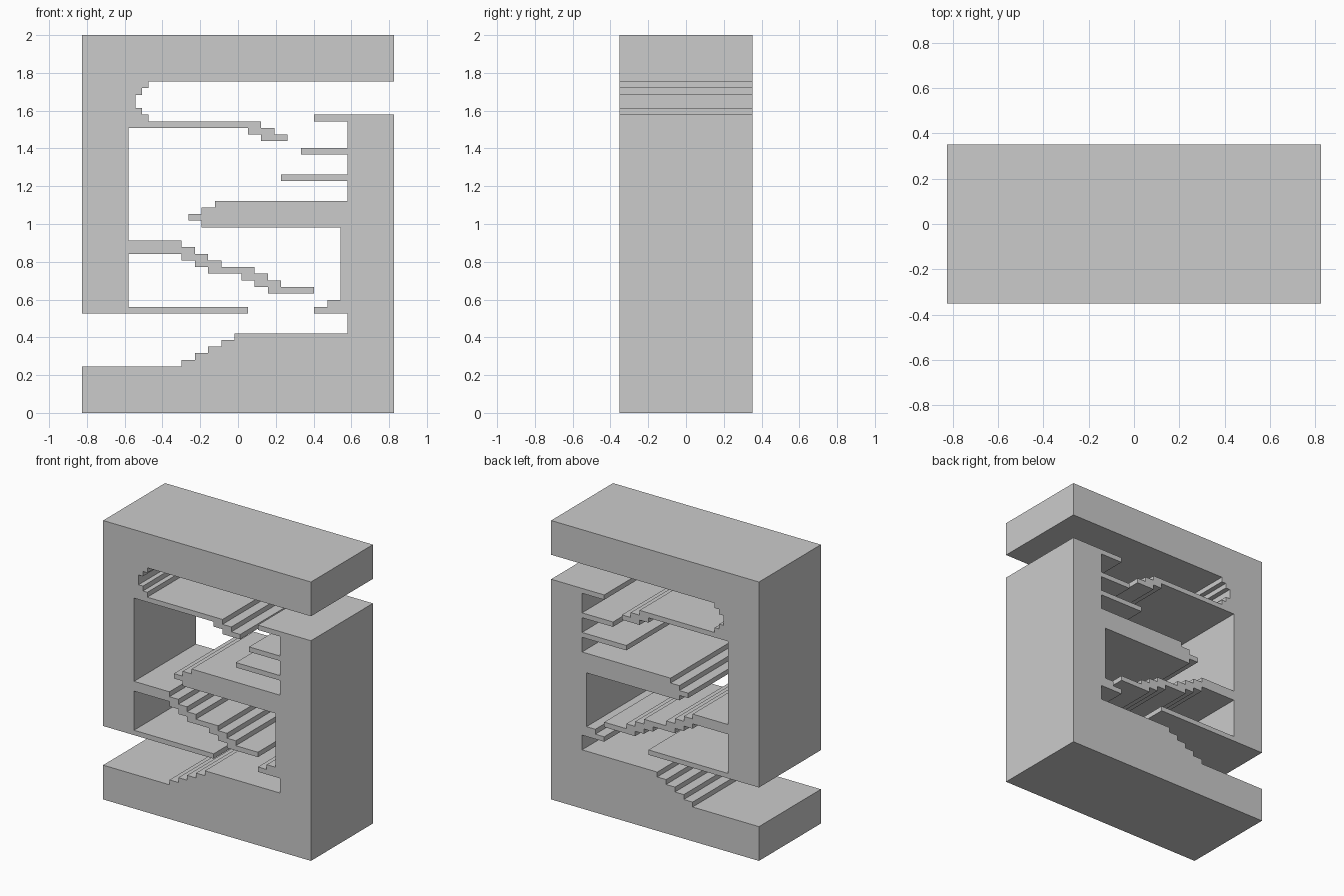
import bpy, bmesh

if "Cube" in bpy.data.objects:
    bpy.data.objects.remove(bpy.data.objects["Cube"])

U = 2 / 57          # grid pitch: 47 wide, 20 deep, 57 high
WIDTH, DEPTH = 47, 20


def stair(x, z, dx, dz, n):
    """Corners of n equal steps starting at corner (x, z)."""
    return [(x + dx * i, z + dz * i) for i in range(n)]


def extrude_steps(name, corners):
    """Right-angled outline: go level to each corner's x, then plumb to its z."""
    pts = []
    for i, (x, z) in enumerate(corners):
        pts += [(x, corners[i - 1][1]), (x, z)]
    bm = bmesh.new()
    face = bm.faces.new([bm.verts.new(((x - WIDTH / 2) * U, -DEPTH / 2 * U, z * U))
                         for x, z in pts])
    ext = bmesh.ops.extrude_face_region(bm, geom=[face], use_keep_orig=True)
    moved = [g for g in ext["geom"] if isinstance(g, bmesh.types.BMVert)]
    bmesh.ops.translate(bm, verts=moved, vec=(0, DEPTH * U, 0))
    bmesh.ops.recalc_face_normals(bm, faces=bm.faces)
    mesh = bpy.data.meshes.new(name)
    bm.to_mesh(mesh)
    bm.free()
    obj = bpy.data.objects.new(name, mesh)
    bpy.context.collection.objects.link(obj)
    return obj


# Upper half: roof, left wall and the stepped floors hanging off it
extrude_steps("roof_and_left_wall",
    [(0, 57), (47, 50)]
    + stair(10, 49, -1, -1, 2) + [(8, 46)] + stair(9, 45, 1, -1, 2)   # alcove
    + stair(27, 43, 2, -1, 3) + [(27, 42), (25, 43)]                  # top floor
    + [(7, 26)] + stair(15, 25, 2, -1, 4)                             # long stair, treads
    + stair(26, 21, 2, -1, 3) + [(35, 18)]
    + stair(28, 19, -2, 1, 3) + stair(19, 22, -2, 1, 3)               # long stair, underside
    + [(7, 16), (25, 15)])                                            # lowest floor

# Lower half: base, right wall and its ledges
extrude_steps("base_and_right_wall",
    [(0, 0), (47, 45)]
    + [(35, 44), (40, 40), (33, 39), (40, 36), (30, 35), (40, 32)]    # thin ledges
    + stair(20, 31, -2, -1, 3) + [(18, 28)]                           # thick middle ledge
    + [(39, 17)] + stair(37, 16, -2, -1, 2) + [(40, 12)]              # small stepped ledge
    + stair(23, 11, -2, -1, 5))                                       # entry stair
